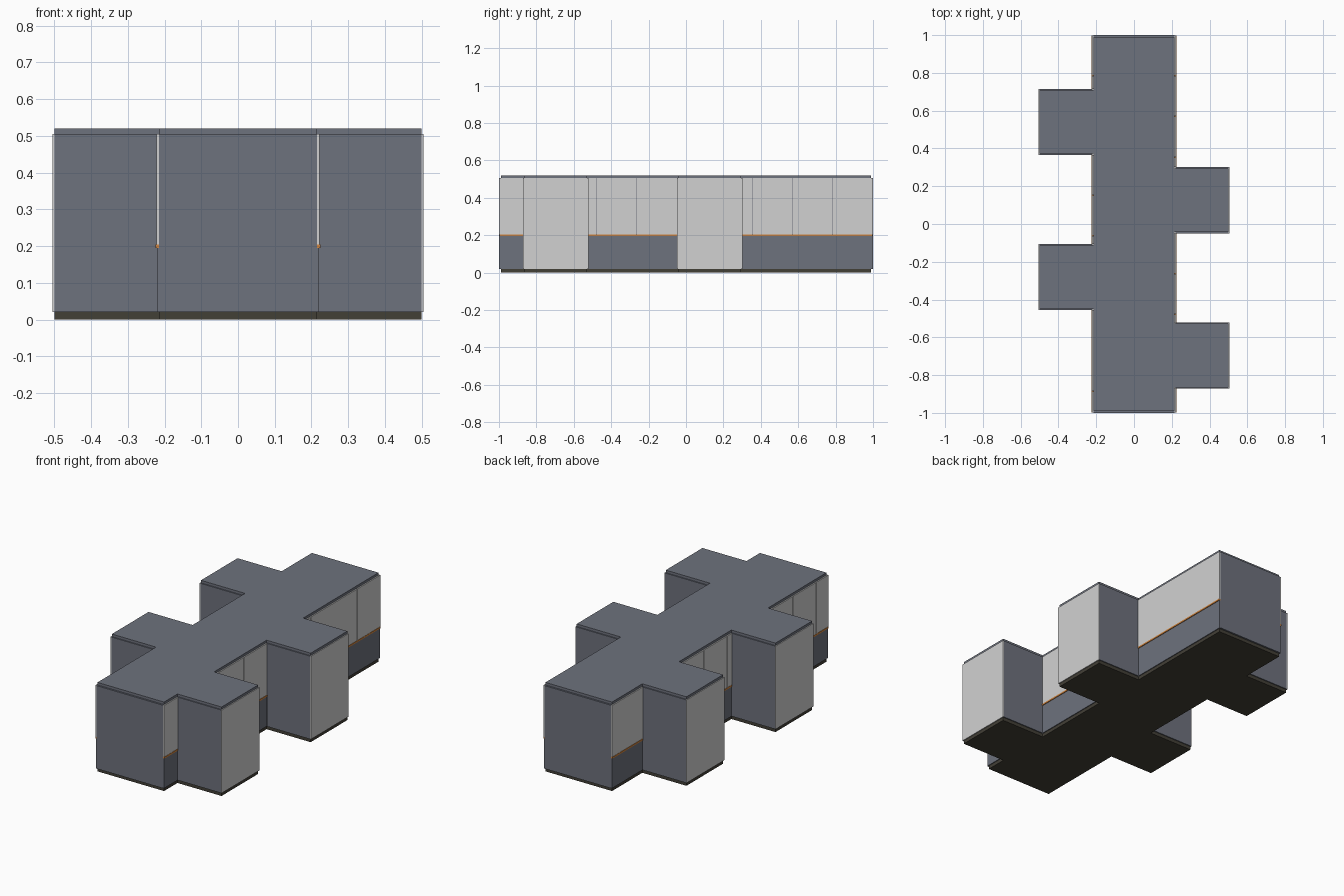
import bpy, bmesh

if "Cube" in bpy.data.objects:
    bpy.data.objects.remove(bpy.data.objects["Cube"])

CORE_X, CORE_Y = 0.215, 0.99      # half size of the central hall
WING_X, WING_H = 0.5, 0.169       # wing reach and half width
WINGS = {1: (-0.697, 0.126), -1: (-0.281, 0.541)}   # wing centres per side
Z_BASE, Z_BAND, Z_TOP, Z_ROOF = 0.02, 0.2, 0.505, 0.52
SKIN = 0.006                      # thickness of the wall cladding


def material(name, rgb):
    m = bpy.data.materials.new(name)
    m.diffuse_color = (*rgb, 1)
    m.use_nodes = True
    m.node_tree.nodes["Principled BSDF"].inputs["Base Color"].default_value = m.diffuse_color
    return m


slate = material("slate grey", (0.155, 0.168, 0.205))
light = material("light grey", (0.64, 0.64, 0.64))
orange = material("orange", (0.65, 0.24, 0.05))
dark = material("dark brown", (0.055, 0.05, 0.037))


def finish(name, bm, mat):
    bmesh.ops.recalc_face_normals(bm, faces=bm.faces)
    me = bpy.data.meshes.new(name)
    bm.to_mesh(me)
    bm.free()
    me.materials.append(mat)
    ob = bpy.data.objects.new(name, me)
    bpy.context.collection.objects.link(ob)


def box(name, x, y, z, mat):
    """Box between pairs of limits."""
    bm = bmesh.new()
    bmesh.ops.create_cube(bm, size=1)
    for v in bm.verts:
        for i, (a, b) in enumerate((x, y, z)):
            v.co[i] = (a + b) / 2 + v.co[i] * (b - a)
    finish(name, bm, mat)


def slab(name, z0, z1, mat):
    """Extruded footprint of hall and wings."""
    pts = [(CORE_X, -CORE_Y)]
    for side, centres in WINGS.items():
        for c in sorted(centres, reverse=side < 0):
            a, b = c - side * WING_H, c + side * WING_H
            pts += [(side * CORE_X, a), (side * WING_X, a),
                    (side * WING_X, b), (side * CORE_X, b)]
        pts.append((side * CORE_X, side * CORE_Y))
        if side > 0:
            pts.append((-CORE_X, CORE_Y))
    bm = bmesh.new()
    face = bm.faces.new([bm.verts.new((x, y, z0)) for x, y in pts])
    top = bmesh.ops.extrude_face_region(bm, geom=[face])["geom"]
    for v in top:
        if isinstance(v, bmesh.types.BMVert):
            v.co.z = z1
    finish(name, bm, mat)


slab("base", 0, Z_BASE, dark)
slab("body", Z_BASE, Z_TOP, slate)
slab("roof", Z_TOP, Z_ROOF, slate)

# End walls of the hall
for s, name in ((-1, "front_wall"), (1, "back_wall")):
    box(name, (-CORE_X, CORE_X), sorted((s * CORE_Y, s * 1.0)), (Z_BASE, Z_TOP), slate)

for s in (1, -1):
    def span(a, b):
        return sorted((s * a, s * b))

    # Wing cladding: slate flanks and light end
    for c in WINGS[s]:
        for d in (-1, 1):
            edge = c + d * WING_H
            box("wing_flank", span(CORE_X + SKIN, WING_X),
                sorted((edge, edge + d * SKIN)), (Z_BASE, Z_TOP), slate)
        box("wing_end", span(WING_X, WING_X + 0.005),
            (c - WING_H - SKIN, c + WING_H + SKIN), (Z_BASE, Z_TOP), light)

    # Hall side walls between the wings: plinth, orange band and light panels
    low, high = sorted(WINGS[s])
    w = WING_H + SKIN
    for y0, y1 in ((-0.998, low - w), (low + w, high - w), (high + w, 0.998)):
        box("plinth_wall", span(CORE_X, CORE_X + 0.005), (y0, y1), (Z_BASE, Z_BAND - 0.005), slate)
        box("band", span(CORE_X, CORE_X + 0.009), (y0, y1), (Z_BAND - 0.005, Z_BAND + 0.004), orange)
        y = y1
        while y > y0 + 0.01:
            end = max(y0, y - 0.215)
            box("side_panel", span(CORE_X, CORE_X + 0.007),
                (end + (0.0025 if end > y0 else 0), y), (Z_BAND + 0.004, Z_TOP), light)
            y = end
